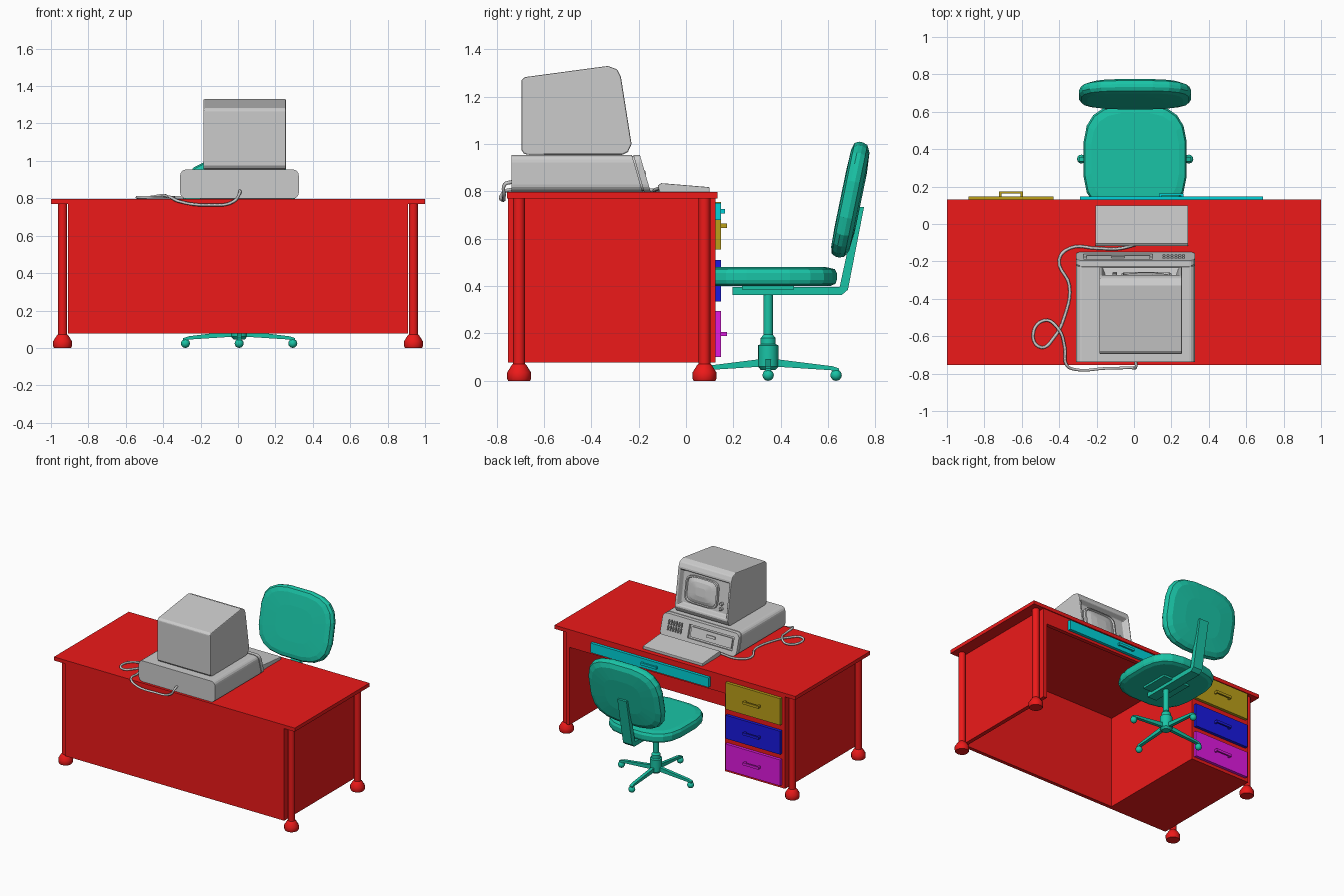
import bpy, bmesh
from math import pi, sin, cos, radians, copysign
from mathutils import Matrix, Vector

if "Cube" in bpy.data.objects:
    bpy.data.objects.remove(bpy.data.objects["Cube"])

I4 = Matrix.Identity(4)


def material(name, rgb):
    m = bpy.data.materials.new(name)
    m.diffuse_color = (*rgb, 1)
    m.use_nodes = True
    m.node_tree.nodes["Principled BSDF"].inputs["Base Color"].default_value = m.diffuse_color
    return m


RED = material("red", (0.85, 0.01, 0.01))
GREEN = material("green", (0.01, 0.55, 0.38))
CYAN = material("cyan", (0.0, 0.65, 0.7))
OCHRE = material("ochre", (0.5, 0.35, 0.01))
BLUE = material("blue", (0.01, 0.01, 0.75))
MAGENTA = material("magenta", (0.75, 0.01, 0.75))


def finish(name, bm, mat=None, smooth=False):
    bmesh.ops.recalc_face_normals(bm, faces=bm.faces)
    me = bpy.data.meshes.new(name)
    bm.to_mesh(me)
    bm.free()
    ob = bpy.data.objects.new(name, me)
    bpy.context.collection.objects.link(ob)
    if mat:
        me.materials.append(mat)
    if smooth:
        bpy.ops.object.select_all(action='DESELECT')
        ob.select_set(True)
        bpy.context.view_layer.objects.active = ob
        bpy.ops.object.shade_smooth_by_angle(angle=radians(35))
    return ob


def loft(name, rings, mat=None, M=I4, smooth=False):
    """Skin a stack of equal-length closed rings and cap both ends."""
    bm = bmesh.new()
    vs = [[bm.verts.new(M @ Vector(p)) for p in r] for r in rings]
    n = len(vs[0])
    for a, b in zip(vs, vs[1:]):
        for i in range(n):
            j = (i + 1) % n
            bm.faces.new((a[i], a[j], b[j], b[i]))
    bm.faces.new(vs[0])
    bm.faces.new(vs[-1])
    return finish(name, bm, mat, smooth)


def prism(name, yz, x0, x1, mat=None, M=I4):
    return loft(name, [[(x, y, z) for y, z in yz] for x in (x0, x1)], mat, M)


def box(name, lo, hi, mat=None, M=I4):
    return prism(name, [(lo[1], lo[2]), (hi[1], lo[2]), (hi[1], hi[2]), (lo[1], hi[2])],
                 lo[0], hi[0], mat, M)


def lathe(name, rz, mat, M=I4, n=16):
    return loft(name, [[(r * cos(2 * pi * i / n), r * sin(2 * pi * i / n), z) for i in range(n)]
                       for r, z in rz], mat, M, True)


def cushion(name, a, b, rings, mat, M, n=20, e=3.2):
    """Superellipse slab; rings are (scale, height)."""
    def q(v):
        return copysign(abs(v) ** (2 / e), v)
    t = [2 * pi * (i + 0.5) / n for i in range(n)]
    return loft(name, [[(s * a * q(cos(u)), s * b * q(sin(u)), h) for u in t] for s, h in rings], mat, M)


def bevel(ob, w, seg=2):
    m = ob.modifiers.new("bevel", 'BEVEL')
    m.width, m.segments, m.limit_method, m.angle_limit = w, seg, 'ANGLE', radians(40)


# Desk body
box("desk_top", (-1, -0.755, 0.77), (1, 0.132, 0.797), RED)
box("desk_back_panel", (-0.91, -0.752, 0.077), (0.91, -0.725, 0.77), RED)
box("desk_side_panel", (0.88, -0.725, 0.077), (0.91, 0.125, 0.77), RED)
box("drawer_pedestal", (-0.91, -0.725, 0.077), (-0.41, 0.125, 0.77), RED)
box("desk_apron", (-0.41, 0.095, 0.66), (0.88, 0.125, 0.77), RED)
for sx in (-1, 1):
    for y in (-0.705, 0.078):
        lathe("desk_leg", [(0.046, 0), (0.05, 0.008), (0.05, 0.036), (0.032, 0.065), (0.025, 0.072), (0.025, 0.77)],
              RED, Matrix.Translation((sx * 0.938, y, 0)), 12)


# Drawer fronts with bar handles
def drawer(name, x0, x1, z0, z1, mat, out):
    box(name + "_drawer", (x0, 0.12, z0), (x1, 0.147, z1), mat)
    cx, cz = (x0 + x1) / 2, (z0 + z1) / 2
    h = 0.009
    u = [(-0.065, 0.14), (-0.065, out), (0.065, out), (0.065, 0.14), (0.052, 0.14), (0.052, out - 0.012),
         (-0.052, out - 0.012), (-0.052, 0.14)]
    loft(name + "_handle", [[(cx + x, y, cz + dz) for x, y in u] for dz in (-h, h)], mat)


drawer("top", -0.885, -0.43, 0.555, 0.755, OCHRE, 0.174)
drawer("middle", -0.885, -0.43, 0.335, 0.51, BLUE, 0.174)
drawer("bottom", -0.885, -0.43, 0.10, 0.295, MAGENTA, 0.174)
drawer("centre", -0.29, 0.69, 0.68, 0.752, CYAN, 0.164)


# Computer case: rounded section, slanted front with a seam groove
def front_y(z):
    return -0.15 - 0.045 * (z - 0.8) / 0.155


hw, hh, r = 0.317, 0.078, 0.032
section = []
for k, (sx, sz) in enumerate([(1, 1), (-1, 1), (-1, -1), (1, -1)]):
    for i in range(5):
        t = pi / 2 * (k + i / 4)
        section.append((sx * (hw - r) + r * cos(t), sz * (hh - r) + r * sin(t)))


def case_ring(s, off, flat=False):
    out = []
    for x, z in section:
        zz = 0.876 + z * s
        out.append((0.008 + x * (1 - (1 - s) / 3), -0.737 if flat else front_y(zz) + off, zz))
    return out


case = loft("computer_case", [case_ring(1, 0, True), case_ring(1, -0.034), case_ring(0.94, -0.034),
                              case_ring(0.94, -0.028), case_ring(1, -0.028), case_ring(1, 0)])

# Drive bay and vent slots cut into the slanted front
F = Matrix.Translation((0, -0.1725, 0.8775)) @ Matrix.Rotation(radians(16.2), 4, 'X')
slots = [(-0.27, 0.10, -0.048, 0.048)]
for row in (-0.035, 0.006):
    slots += [(0.155 + 0.021 * i, 0.166 + 0.021 * i, row, row + 0.034) for i in range(6)]
bm = bmesh.new()
for x0, x1, z0, z1 in slots:
    bmesh.ops.create_cube(bm, size=1, matrix=F @ Matrix.Translation(((x0 + x1) / 2, 0, (z0 + z1) / 2))
                          @ Matrix.Diagonal((x1 - x0, 0.034, z1 - z0, 1)))
cutter = finish("slot_cutter", bm)
mod = case.modifiers.new("slots", 'BOOLEAN')
mod.operation, mod.object, mod.solver = 'DIFFERENCE', cutter, 'EXACT'
bpy.context.view_layer.objects.active = case
bpy.ops.object.modifier_apply(modifier=mod.name)
bpy.data.objects.remove(cutter)
box("drive_face", (-0.255, -0.025, -0.036), (0.085, -0.006, 0.036), None, F)
box("drive_latch", (-0.12, -0.01, -0.006), (-0.05, 0.003, 0.012), None, F)

# Monitor housing with recessed front
monitor = prism("monitor_housing", [(-0.695, 0.975), (-0.685, 0.96), (-0.67, 0.955), (-0.265, 0.957), (-0.245, 0.967),
                                    (-0.23, 1.0), (-0.275, 1.285), (-0.29, 1.315), (-0.33, 1.33), (-0.68, 1.283),
                                    (-0.695, 1.27)], -0.185, 0.257)
bm = bmesh.new()
bm.from_mesh(monitor.data)
bm.normal_update()
face = max(bm.faces, key=lambda f: f.normal.y * f.calc_area())
bmesh.ops.inset_individual(bm, faces=[face], thickness=0.022)
bmesh.ops.inset_individual(bm, faces=[face], thickness=0.02, depth=-0.04)
bm.to_mesh(monitor.data)
bm.free()
bevel(monitor, 0.006)
box("monitor_foot", (-0.17, -0.66, 0.945), (0.24, -0.27, 0.965))
S = Matrix.Translation((0.066, -0.2525, 1.143)) @ Matrix.Rotation(radians(98.8), 4, 'X')
cushion("screen", 0.134, 0.1, [(1, 0.045), (1, 0.02), (0.92, 0.018), (0.88, 0.028), (0.65, 0.018), (0.3, 0.012)],
        None, S, 24, 5)
for dy in (-0.08, -0.045):
    lathe("monitor_knob", [(0.012, 0.045), (0.012, 0.02), (0.009, 0.017)], None,
          S @ Matrix.Translation((-0.168, dy, 0)), 12)

# Keyboard wedge
keyboard = prism("keyboard", [(-0.112, 0.797), (0.1, 0.797), (0.1, 0.818), (-0.105, 0.835), (-0.12, 0.825)],
                 -0.207, 0.29)
bevel(keyboard, 0.004)

# Looping cable from keyboard round to the back of the case
path = [(0.01, -0.11, 0.815), (-0.08, -0.132, 0.806), (-0.2, -0.13, 0.805), (-0.34, -0.128, 0.805),
        (-0.4, -0.19, 0.805), (-0.345, -0.33, 0.805), (-0.37, -0.49, 0.805), (-0.43, -0.61, 0.805),
        (-0.495, -0.66, 0.805), (-0.54, -0.6, 0.805), (-0.48, -0.515, 0.805), (-0.405, -0.56, 0.816),
        (-0.37, -0.66, 0.805), (-0.36, -0.755, 0.805), (-0.32, -0.777, 0.785), (-0.15, -0.772, 0.764),
        (-0.02, -0.768, 0.785), (0.01, -0.765, 0.83), (0.01, -0.735, 0.84)]
cu = bpy.data.curves.new("cable", 'CURVE')
cu.dimensions, cu.bevel_depth, cu.bevel_resolution, cu.resolution_u = '3D', 0.008, 1, 5
cu.use_fill_caps = True
sp = cu.splines.new('BEZIER')
sp.bezier_points.add(len(path) - 1)
for bp, p in zip(sp.bezier_points, path):
    bp.co = p
    bp.handle_left_type = bp.handle_right_type = 'AUTO'
bpy.context.collection.objects.link(bpy.data.objects.new("cable", cu))

# Chair cushions
C = Matrix.Translation((0.006, 0.347, 0))
cushion("seat", 0.278, 0.292, [(0.9, 0.4), (0.98, 0.41), (1, 0.425), (1, 0.455), (0.97, 0.472), (0.85, 0.48)],
        GREEN, C)
cushion("backrest", 0.302, 0.25, [(0.5, -0.047), (0.85, -0.04), (0.97, -0.025), (1, -0.005), (1, 0.012),
                                  (0.96, 0.03), (0.85, 0.038), (0.5, 0.041)], GREEN,
        Matrix.Translation((0.006, 0.693, 0.765)) @ Matrix.Rotation(radians(78.3), 4, 'X'))

# Chair support bar, column and cross base
prism("back_support", [(-0.15, 0.362), (0.31, 0.362), (0.337, 0.385), (0.405, 0.735), (0.375, 0.735),
                       (0.302, 0.396), (-0.15, 0.396)], -0.038, 0.038, GREEN, C)
box("seat_plate", (-0.11, -0.11, 0.385), (0.11, 0.11, 0.41), GREEN, C)
lathe("chair_column", [(0.03, 0.045), (0.043, 0.06), (0.043, 0.15), (0.032, 0.155), (0.032, 0.18), (0.02, 0.195),
                       (0.02, 0.37)], GREEN, C)
for k in range(4):
    R = C @ Matrix.Rotation(k * pi / 2, 4, 'Z')
    prism("base_arm", [(0.03, 0.06), (0.03, 0.092), (0.27, 0.062), (0.3, 0.052), (0.3, 0.035), (0.265, 0.045)],
          -0.012, 0.012, GREEN, R)
    bm = bmesh.new()
    bmesh.ops.create_uvsphere(bm, u_segments=12, v_segments=8, radius=0.024,
                              matrix=R @ Matrix.Translation((0, 0.287, 0.024)))
    finish("caster", bm, GREEN, True)
